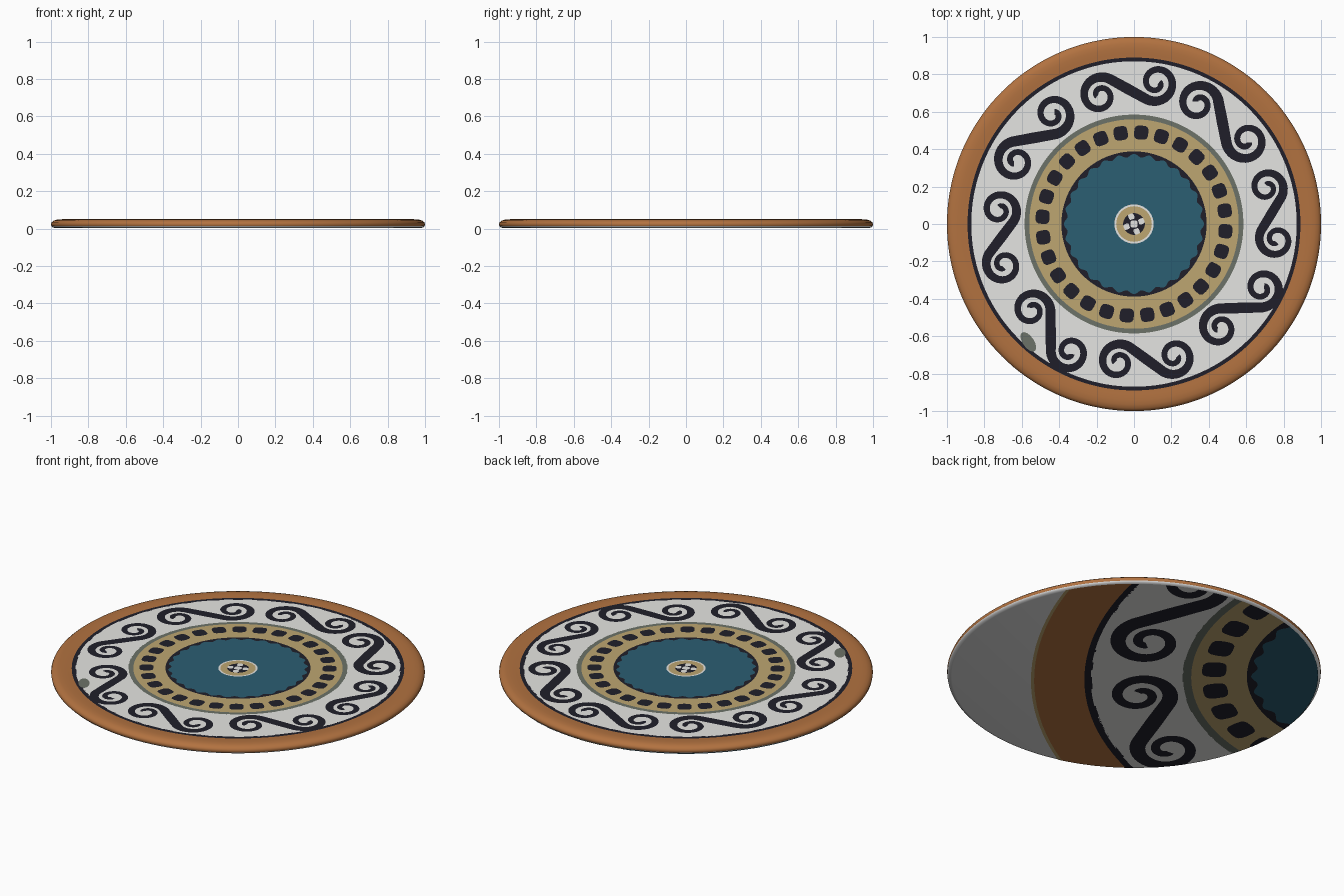
import bpy, bmesh, math
from mathutils import Vector

if "Cube" in bpy.data.objects:
    bpy.data.objects.remove(bpy.data.objects["Cube"])


def material(name, r, g, b):
    m = bpy.data.materials.new(name)
    lin = [((c / 255 + 0.055) / 1.055) ** 2.4 for c in (r, g, b)]
    m.diffuse_color = (*lin, 1)
    m.use_nodes = True
    m.node_tree.nodes["Principled BSDF"].inputs["Base Color"].default_value = m.diffuse_color
    return m


ORANGE = material("terracotta orange", 178, 114, 64)
WHITE = material("glaze white", 229, 229, 226)
PALE = material("pale underside", 236, 236, 236)
BLACK = material("ink black", 32, 31, 42)
TAN = material("sand tan", 190, 166, 113)
BLUE = material("deep teal", 43, 94, 114)
GREY = material("grey green", 108, 114, 104)


def polar(r, a):
    return Vector((r * math.cos(a), r * math.sin(a)))


# ---- flat pattern shapes: each is a list of 2D polygons
def ring(r0, r1, n=144, wob=0.0, count=28):
    def inner(a):
        return max(r0 + wob * math.cos(count * a), 0.0)
    out = []
    for i in range(n):
        a, b = math.tau * i / n, math.tau * (i + 1) / n
        if r0 == 0:
            out.append([Vector((0, 0)), polar(r1, a), polar(r1, b)])
        else:
            out.append([polar(inner(a), a), polar(r1, a), polar(r1, b), polar(inner(b), b)])
    return out


def blob(center, size, angle, power=0.6, n=16, stretch=1.0):
    # rounded square (power < 1) or ellipse (power = 1)
    ex, ey = polar(1, angle), polar(1, angle + math.pi / 2)
    pts = []
    for i in range(n):
        c, s = math.cos(math.tau * i / n), math.sin(math.tau * i / n)
        pts.append(center + ex * math.copysign(abs(c) ** power, c) * size
                   + ey * math.copysign(abs(s) ** power, s) * size * stretch)
    return [pts]


def scroll(a, b):
    # S-shaped double spiral whose curl centres are a and b
    length = (b - a).length
    et = (b - a) / length
    er = Vector((-et.y, et.x))
    k = length / 0.3
    n, half = 52, []
    for i in range(n + 1):
        t = i / n
        phi = math.radians(49 + 490 * (1 - t))
        rho = (0.016 + 0.084 * t ** 0.85) * k
        half.append((rho * math.cos(phi), rho * math.sin(phi), (0.029 + 0.023 * t ** 3) * k))
    path = half + [(length / 2, 0, 0.055 * k)] + [(length - x, -y, w) for x, y, w in reversed(half)]
    left, right = [], []
    for i, (x, y, w) in enumerate(path):
        p, q = path[max(i - 1, 0)], path[min(i + 1, len(path) - 1)]
        d = Vector((q[0] - p[0], q[1] - p[1])).normalized()
        nrm = Vector((-d.y, d.x)) * w / 2
        for side, s in ((left, 1), (right, -1)):
            v = Vector((x, y)) + nrm * s
            side.append(a + et * v.x + er * v.y)
    return [[left[i], right[i], right[i + 1], left[i + 1]] for i in range(len(path) - 1)]


# curl pairs: angle, radius, angle, radius
CURLS = [(104.8, .71, 81, .765), (62, .73, 36.6, .75), (15.4, .735, -6.3, .765),
         (-26.6, .765, -50.4, .72), (-73, .74, -96.6, .743), (-116.7, .765, -140, .715),
         (-162.6, .73, -186, .725), (-208, .715, -233.4, .73)]

# ---- painted layers: name, material, polygons, layer height
layers = [
    ("white_band", WHITE, ring(.585, .87), 0),
    ("outer_black_line", BLACK, ring(.866, .89), 0),
    ("grey_ring", GREY, ring(.56, .587), 0),
    ("tan_band", TAN, ring(.385, .56), 0),
    ("teal_centre", BLUE, ring(.105, .385), 0),
    ("hub_white_ring", WHITE, ring(.095, .105, 48), 0),
    ("hub_tan_ring", TAN, ring(.058, .095, 48), 0),
    ("hub_black", BLACK, ring(0, .058, 48), 0),
    ("scalloped_black_ring", BLACK, ring(.366, .388, 336, .009), 1),
]
dots = []
for i in range(28):
    a = math.tau * (i + 0.65) / 28
    dots += blob(polar(.49, a), .038, a)
layers.append(("square_dots", BLACK, dots, 1))
scrolls = []
for a0, r0, a1, r1 in CURLS:
    scrolls += scroll(polar(r0, math.radians(a0)), polar(r1, math.radians(a1)))
layers.append(("scrolls", BLACK, scrolls, 1))
hub = blob(Vector((0, 0)), .02, 0)
for i in range(4):
    a = math.radians(20 + 90 * i)
    hub += blob(polar(.042, a), .016, a)
layers.append(("hub_spots", WHITE, hub, 1))
layers.append(("worn_patch", GREY, blob(Vector((-.565, -.63)), .06, math.radians(-55), 1, 16, .5), 1))

underside_extra = [
    ("rim_band", ORANGE, ring(.89, 1.045), 0),
    ("rim_edge_line", TAN, ring(1.045, 1.055), 0),
]


def plate(name, mat, polys, place, up, clip=None):
    bm = bmesh.new()
    for poly in polys:
        bm.faces.new([bm.verts.new(place(p)) for p in poly])
    bmesh.ops.remove_doubles(bm, verts=bm.verts, dist=1e-5)
    if clip:  # trim to the disc outline
        for i in range(72):
            d = polar(1, math.tau * i / 72).to_3d()
            bmesh.ops.bisect_plane(bm, geom=bm.verts[:] + bm.edges[:] + bm.faces[:],
                                   plane_co=d * clip, plane_no=d, clear_outer=True)
    bm.normal_update()
    wrong = [f for f in bm.faces if f.normal.z * up < 0]
    if wrong:
        bmesh.ops.reverse_faces(bm, faces=wrong)
    me = bpy.data.meshes.new(name)
    bm.to_mesh(me)
    bm.free()
    me.materials.append(mat)
    ob = bpy.data.objects.new(name, me)
    bpy.context.collection.objects.link(ob)


# ---- disc body: revolved profile with a rounded rim
profile = [(0, .046), (.88, .046), (.91, .0485), (.94, .05), (.965, .0485), (.985, .043), (.996, .034),
           (1.0, .025), (.998, .014), (.99, .006), (.975, .002), (0, .002)]
N = 144
bm = bmesh.new()
rows = []
for r, z in profile:
    if r == 0:
        rows.append([bm.verts.new((0, 0, z))] * N)
    else:
        rows.append([bm.verts.new((*polar(r, math.tau * i / N), z)) for i in range(N)])
for j in range(len(rows) - 1):
    for i in range(N):
        k = (i + 1) % N
        vs = list(dict.fromkeys([rows[j][i], rows[j + 1][i], rows[j + 1][k], rows[j][k]]))
        f = bm.faces.new(vs)
        f.material_index = 1 if f.calc_center_median().z < .011 else 0
        f.smooth = True
bmesh.ops.recalc_face_normals(bm, faces=bm.faces)
me = bpy.data.meshes.new("disc_body")
bm.to_mesh(me)
bm.free()
me.materials.append(ORANGE)
me.materials.append(PALE)
body = bpy.data.objects.new("disc_body", me)
bpy.context.collection.objects.link(body)
bpy.context.view_layer.objects.active = body
body.select_set(True)
bpy.ops.object.shade_smooth_by_angle(angle=math.radians(40))

# ---- top face decoration
for name, mat, polys, lv in layers:
    plate("top_" + name, mat, polys, lambda p, z=.047 + .001 * lv: (p.x, p.y, z), 1)

# ---- underside: same pattern, enlarged, turned and shifted, trimmed to the disc
TURN, AZ = math.radians(18.8), math.radians(35)


def under(p, z):
    x = p.x * math.cos(TURN) - p.y * math.sin(TURN)
    y = p.x * math.sin(TURN) + p.y * math.cos(TURN)
    u, v = 1.27 + 1.73 * x, .13 + 2.08 * y
    return (-u * math.cos(AZ) + v * math.sin(AZ), u * math.sin(AZ) + v * math.cos(AZ), z)


for name, mat, polys, lv in layers + underside_extra:
    if name.startswith("hub") or name == "worn_patch":
        continue
    plate("underside_" + name, mat, polys, lambda p, z=.001 - .001 * lv: under(p, z), -1, .985)
